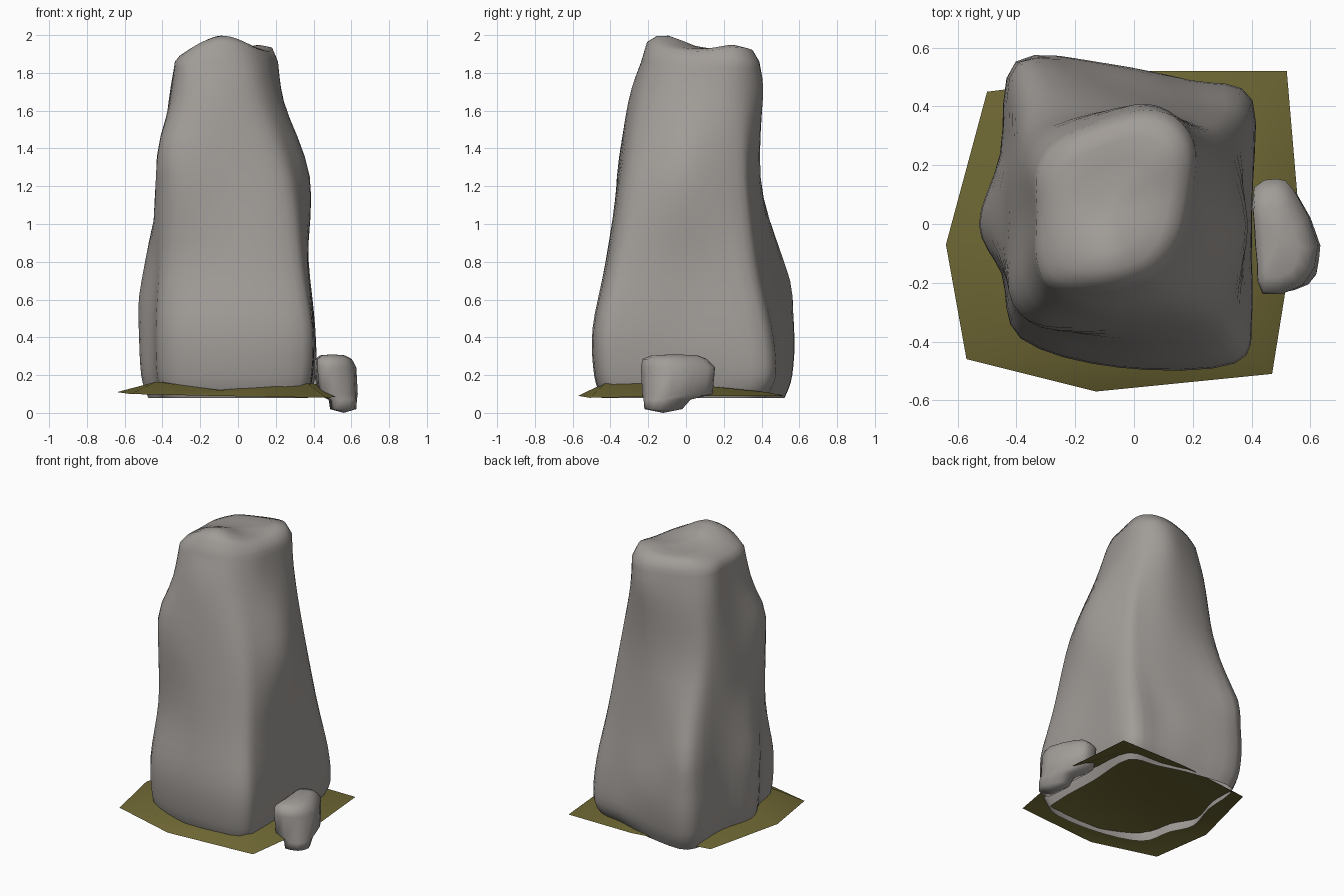
import bpy, bmesh, math
from mathutils import Vector

if "Cube" in bpy.data.objects:
    bpy.data.objects.remove(bpy.data.objects["Cube"])


def material(name, rgb):
    m = bpy.data.materials.new(name)
    m.diffuse_color = (*rgb, 1)
    m.use_nodes = True
    m.node_tree.nodes["Principled BSDF"].inputs["Base Color"].default_value = m.diffuse_color
    return m


GREY = material("stone grey", (0.355, 0.332, 0.312))
OLIVE = material("olive earth", (0.155, 0.135, 0.034))


def spline(a, b, c, d, t):
    """Catmull-Rom point between b and c."""
    return 0.5 * (2 * b + (c - a) * t + (2 * a - 5 * b + 4 * c - d) * t * t
                  + (3 * b - a - 3 * c + d) * t ** 3)


def smooth_list(pts, n, closed):
    k, out = len(pts), []
    for i in range(k if closed else k - 1):
        ids = [(j % k) if closed else min(max(j, 0), k - 1) for j in range(i - 1, i + 3)]
        out += [spline(*[pts[j] for j in ids], s / n) for s in range(n)]
    return out if closed else out + [pts[-1]]


def loft(name, rings, mat, cap_top=None, cap_bottom=None, smooth=True):
    """Skin a stack of equal rings, closing the ends to a point where given."""
    bm = bmesh.new()
    rows = [[bm.verts.new(p) for p in r] for r in rings]
    n = len(rows[0])
    for lo, hi in zip(rows, rows[1:]):
        for i in range(n):
            j = (i + 1) % n
            bm.faces.new((lo[i], lo[j], hi[j], hi[i]))
    for row, tip in ((rows[-1], cap_top), (rows[0], cap_bottom)):
        if tip is not None:
            v = bm.verts.new(tip)
            for i in range(n):
                bm.faces.new((row[i], row[(i + 1) % n], v))
    bmesh.ops.recalc_face_normals(bm, faces=bm.faces)
    me = bpy.data.meshes.new(name)
    bm.to_mesh(me)
    bm.free()
    me.materials.append(mat)
    for p in me.polygons:
        p.use_smooth = smooth
    ob = bpy.data.objects.new(name, me)
    bpy.context.collection.objects.link(ob)
    return ob


# Standing stone: horizontal outlines, counter-clockwise from the front left
OUTLINES = {
    0.45: [(-.45, -.17), (-.385, -.385), (-.05, -.485), (.34, -.47), (.40, -.30), (.39, .03),
           (.395, .40), (.18, .47), (-.08, .54), (-.40, .55), (-.455, .24), (-.52, 0)],
    0.80: [(-.435, -.18), (-.36, -.32), (-.03, -.42), (.28, -.40), (.36, -.28), (.37, .03),
           (.36, .32), (.22, .40), (-.06, .465), (-.36, .50), (-.435, .24), (-.49, 0)],
    1.25: [(-.42, -.22), (-.31, -.35), (-.02, -.36), (.23, -.32), (.32, -.20), (.38, 0),
           (.30, .27), (.21, .34), (0, .395), (-.31, .36), (-.40, .24), (-.425, 0)],
    1.65: [(-.355, -.16), (-.28, -.27), (-.10, -.305), (.10, -.25), (.20, -.12), (.24, .05),
           (.23, .25), (.15, .36), (0, .40), (-.26, .33), (-.36, .22), (-.36, .03)],
    1.86: [(-.33, -.13), (-.27, -.22), (-.10, -.235), (.06, -.19), (.15, -.08), (.19, .06),
           (.21, .25), (.14, .36), (0, .38), (-.23, .30), (-.325, .19), (-.33, .04)],
}
# Local bulges: centre, radius, push
BULGES = [((-.40, -.25, 1.42), .15, (-.025, -.025, 0)),
          ((-.42, 0, 1.03), .12, (.018, 0, 0)),
          ((.38, .03, .30), .15, (.012, 0, 0)),
          ((-.52, 0, .60), .15, (-.015, 0, 0)),
          ((-.38, .53, .68), .13, (-.012, .022, 0)),
          ((.05, .40, 1.74), .12, (0, .012, 0))]


def bulge(p):
    q = p.copy()
    for c, r, push in BULGES:
        q += Vector(push) * math.exp(-((p - Vector(c)).length / r) ** 2)
    return q


def top_height(x, y):
    front_peak = 0.075 * math.exp(-((x + .08) ** 2 + (y + .12) ** 2) / .02)
    back_peak = 0.025 * math.exp(-((x - .14) ** 2 + (y - .26) ** 2) / .012)
    return 1.925 + front_peak + back_peak - .25 * max(0, -.2 - x)


rings = [[Vector((x, y, z)) for x, y in o] for z, o in OUTLINES.items()]
for s, z in ((.985, .2), (.91, .08)):
    rings.insert(0, [Vector((-.02 + (x + .02) * s, .03 + (y - .03) * s, z))
                     for x, y in OUTLINES[.45]])
for i in (6, 7):    # the back right corner keeps widening downwards
    rings[1][i] += Vector((.012, .025, 0))
columns = [smooth_list([r[i] for r in rings], 4, False) for i in range(12)]
rows = [[bulge(p) for p in smooth_list(list(r), 4, True)] for r in zip(*columns)]
# Uneven crown
centre = Vector((-.08, .05))
edge = rows[-1]
for s in (.9, .72, .5, .25):
    row = []
    for p in edge:
        x, y = centre.x + (p.x - centre.x) * s, centre.y + (p.y - centre.y) * s
        row.append(Vector((x, y, top_height(x, y) - (.012 if s > .8 else 0))))
    rows.append(row)
loft("standing_stone", rows, GREY, cap_top=(centre.x, centre.y, top_height(*centre)))

# Small stone leaning at the right side
PEBBLE = [(-.10, -.09), (-.08, -.20), (.06, -.17), (.115, -.03), (.03, .16),
          (-.03, .20), (-.11, .17), (-.11, .04)]
LEVELS = [(.02, .6, .50, .557, -.12), (.07, .65, .62, .555, -.10), (.10, .95, .93, .525, -.045),
          (.24, .97, .98, .515, -.042), (.285, .85, .85, .505, -.06), (.305, .55, .6, .50, -.06)]
rows = [smooth_list([Vector((cx + x * sx, cy + y * sy, z)) for x, y in PEBBLE], 2, True)
        for z, sx, sy, cx, cy in LEVELS]
loft("small_stone", rows, GREY, cap_top=(.5, -.06, .31), cap_bottom=(.56, -.12, 0))

# Thin ground patch, raised where it meets the stone
RIM = [(-.64, -.07, .11), (-.57, -.46, .10), (-.13, -.57, .09), (.47, -.51, .08),
       (.56, .05, .09), (.52, .52, .09), (.05, .52, .09), (-.50, .45, .10)]
MID_Z = [.15, .165, .12, .165, .15, .11, .10, .13]
rim = [Vector(p) for p in RIM]
mid = [Vector((p.x * .76, p.y * .82, z)) for p, z in zip(rim, MID_Z)]
loft("ground_patch", [rim, mid], OLIVE, cap_top=(0, 0, .14))
